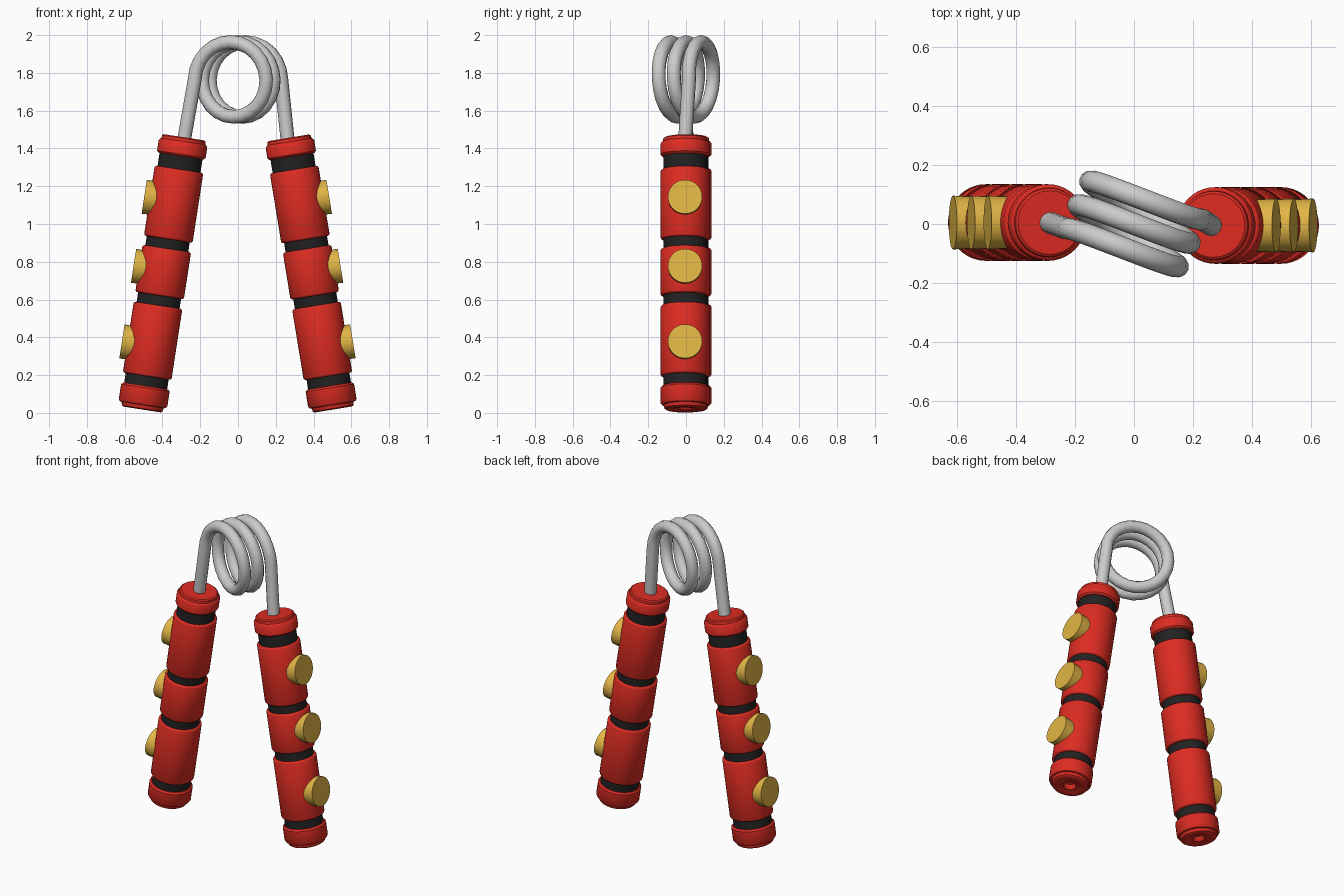
import bpy, bmesh, math
from mathutils import Vector, Matrix

if "Cube" in bpy.data.objects:
    bpy.data.objects.remove(bpy.data.objects["Cube"])


def material(name, rgb):
    m = bpy.data.materials.new(name)
    m.diffuse_color = (*rgb, 1)
    m.use_nodes = True
    m.node_tree.nodes["Principled BSDF"].inputs["Base Color"].default_value = m.diffuse_color
    return m


RED = material("red_plastic", (0.72, 0.025, 0.016))
BLACK = material("black_rubber", (0.016, 0.016, 0.017))
GOLD = material("gold_stud", (0.75, 0.46, 0.06))


def lathe(name, profile, mat, matrix, steps=40):
    """Spin (radius, height) points, starting and ending on the axis."""
    bm = bmesh.new()
    vs = [bm.verts.new((r, 0, h)) for r, h in profile]
    es = [bm.edges.new(p) for p in zip(vs, vs[1:])]
    bmesh.ops.spin(bm, geom=vs + es, cent=(0, 0, 0), axis=(0, 0, 1),
                   angle=math.tau, steps=steps, use_merge=False)
    bmesh.ops.remove_doubles(bm, verts=bm.verts, dist=1e-5)
    bmesh.ops.recalc_face_normals(bm, faces=bm.faces)
    me = bpy.data.meshes.new(name)
    bm.to_mesh(me)
    bm.free()
    me.materials.append(mat)
    ob = bpy.data.objects.new(name, me)
    bpy.context.collection.objects.link(ob)
    ob.matrix_world = matrix
    bpy.ops.object.select_all(action='DESELECT')
    ob.select_set(True)
    bpy.context.view_layer.objects.active = ob
    bpy.ops.object.shade_smooth_by_angle(angle=math.radians(35))
    return ob


R, CORE, B = 0.13, 0.115, 0.01


def handle(side, bottom, top):
    # frame with z along the handle and x pointing outwards
    z = (top - bottom).normalized()
    out = Vector((math.copysign(1, bottom.x), 0, 0))
    x = (out - z * out.dot(z)).normalized()
    y = z.cross(x)
    m = Matrix((x, y, z)).transposed().to_4x4()
    m.translation = bottom

    # black rubber core seen between the sleeves
    lathe(side + "_core", [(0, 0.06), (CORE, 0.06), (CORE, 1.40), (0, 1.40)], BLACK, m)

    # three red grip sleeves
    for i, (a, b) in enumerate([(0.178, 0.558), (0.610, 0.862), (0.912, 1.287)]):
        lathe(f"{side}_sleeve_{i + 1}",
              [(0, a), (R - B, a), (R - 0.003, a + 0.004), (R, a + B),
               (R, b - B), (R - 0.003, b - 0.004), (R - B, b), (0, b)], RED, m)

    # stepped end caps, the lower one with a dimple
    lathe(side + "_bottom_cap",
          [(0, 0.035), (0.025, 0.03), (0.04, 0.004), (0.065, 0.004), (0.075, 0),
           (0.10, 0), (0.109, 0.006), (0.113, 0.024), (R - 0.007, 0.026),
           (R, 0.036), (R, 0.116), (R - B, 0.126), (0, 0.126)], RED, m)
    lathe(side + "_top_cap",
          [(0, 1.357), (R - B, 1.357), (R, 1.367), (R, 1.424), (R - 0.007, 1.434),
           (0.118, 1.436), (0.116, 1.452), (0.108, 1.458), (0, 1.458)], RED, m)

    # round gold studs on the outer face
    for i, h in enumerate((0.34, 0.745, 1.115)):
        sm = m @ Matrix.Translation((0, 0, h)) @ Matrix.Rotation(math.pi / 2, 4, 'Y')
        lathe(f"{side}_stud_{i + 1}",
              [(0, 0.05), (0.088, 0.05), (0.091, 0.16), (0, 0.16)], GOLD, sm, 32)


handle("left", Vector((-0.508, 0.005, 0.018)), Vector((-0.286, 0.005, 1.46)))
handle("right", Vector((0.505, -0.005, 0.018)), Vector((0.269, -0.005, 1.46)))

# coil spring of two and a half turns with two legs running into the handles
u = Vector((0.905, -0.425, 0))
pitch = Vector((0.04, 0.08, 0))
path = [Vector((-0.29, 0.006, 1.42))]
n = 60
for i in range(n + 1):
    a = 5 * math.pi * i / n
    path.append(Vector((0, 0, 1.765)) + pitch * (a / math.tau - 1.25)
                + 0.198 * (Vector((0, 0, math.sin(a))) - u * math.cos(a)))
path.append(Vector((0.265, -0.006, 1.42)))

cu = bpy.data.curves.new("coil_spring", 'CURVE')
cu.dimensions = '3D'
cu.bevel_depth = 0.037
cu.bevel_resolution = 4
cu.use_fill_caps = True
sp = cu.splines.new('POLY')
sp.points.add(len(path) - 1)
for p, co in zip(sp.points, path):
    p.co = (*co, 1)
spring = bpy.data.objects.new("coil_spring", cu)
bpy.context.collection.objects.link(spring)
